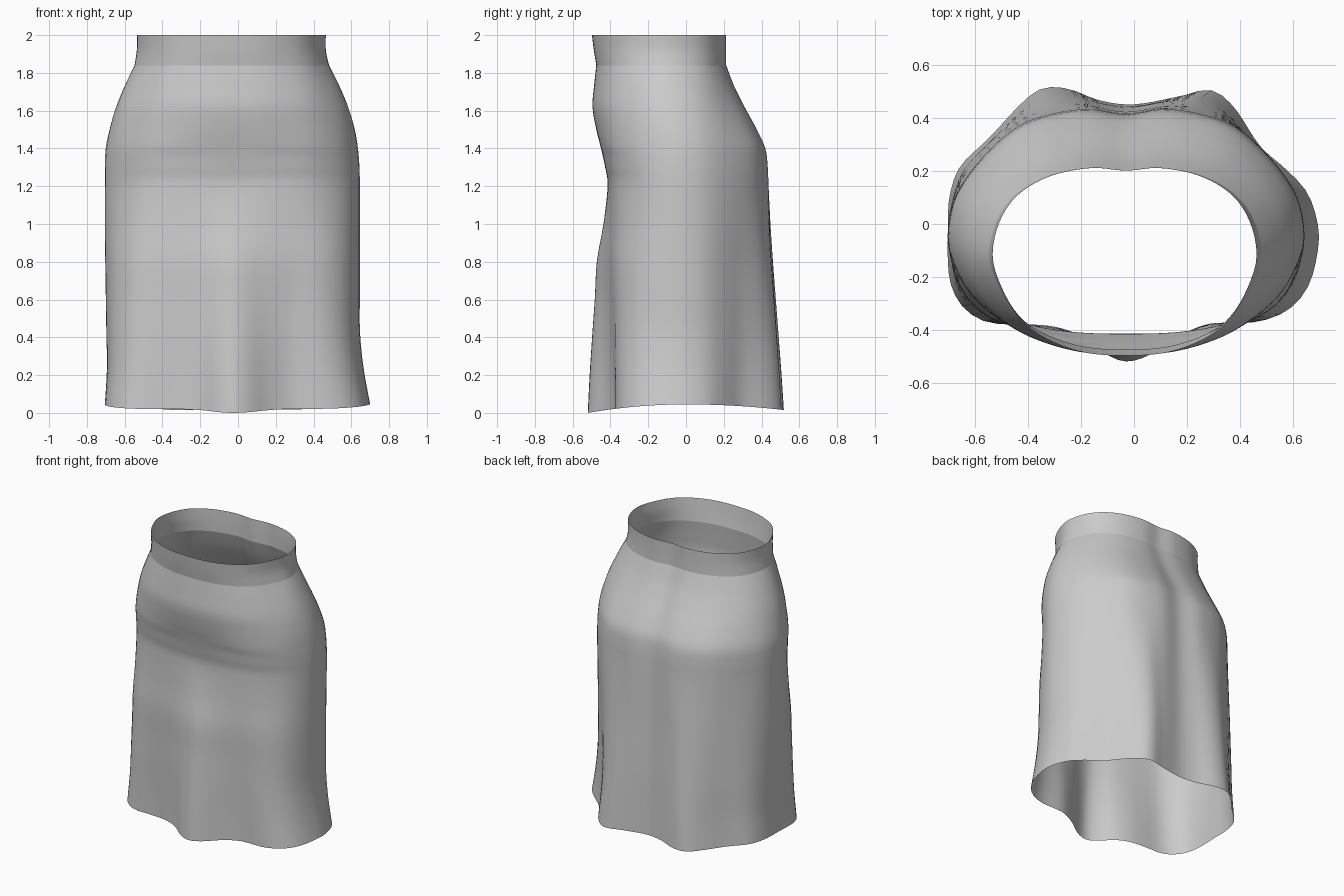
import bpy, bmesh
from math import atan2, cos, sin, pi

if "Cube" in bpy.data.objects:
    bpy.data.objects.remove(bpy.data.objects["Cube"])

CX, CY, N = -0.03, -0.05, 96


def catmull(p0, p1, p2, p3, t):
    return tuple(0.5 * (2 * b + (c - a) * t + (2 * a - 5 * b + 4 * c - d) * t * t
                        + (3 * b - a - 3 * c + d) * t ** 3)
                 for a, b, c, d in zip(p0, p1, p2, p3))


def mirrored(half):
    # half outline from back centre to front centre, mirrored about x = CX
    return half + [(2 * CX - x, y) for x, y in half[-2:0:-1]]


def polar(points):
    # smooth closed outline, resampled to one radius per direction
    k = len(points)
    dense = []
    for i in range(k):
        q = [points[(i + j) % k] for j in (-1, 0, 1, 2)]
        for s in range(10):
            x, y = catmull(*q, s / 10)
            dense.append((atan2(y - CY, x - CX) % (2 * pi), ((x - CX) ** 2 + (y - CY) ** 2) ** 0.5))
    dense.sort()
    dense = [(dense[-1][0] - 2 * pi, dense[-1][1])] + dense + [(dense[0][0] + 2 * pi, dense[0][1])]
    out = []
    for i in range(N):
        a = 2 * pi * i / N
        for (a0, r0), (a1, r1) in zip(dense, dense[1:]):
            if a0 <= a <= a1:
                out.append(r0 + (r1 - r0) * (a - a0) / max(a1 - a0, 1e-9))
                break
    return out


# Cross-sections: waist, hips, wavy hem
waist = polar(mirrored([(-0.03, 0.21), (0.1, 0.22), (0.25, 0.19), (0.37, 0.12), (0.44, 0.02),
                        (0.47, -0.11), (0.445, -0.22), (0.38, -0.34), (0.29, -0.42),
                        (0.14, -0.48), (-0.03, -0.495)]))
hips = polar(mirrored([(-0.03, 0.42), (0.14, 0.44), (0.35, 0.39), (0.5, 0.27), (0.61, 0.12),
                       (0.645, -0.02), (0.63, -0.13), (0.55, -0.26), (0.40, -0.36),
                       (0.2, -0.405), (-0.03, -0.415)]))
hem = polar([(-0.03, -0.515), (0.06, -0.49), (0.17, -0.42), (0.28, -0.375), (0.38, -0.37),
             (0.48, -0.365), (0.59, -0.32), (0.665, -0.23), (0.70, -0.1), (0.70, 0.0),
             (0.66, 0.12), (0.58, 0.21), (0.48, 0.3), (0.38, 0.45), (0.29, 0.515),
             (0.17, 0.49), (0.0, 0.46), (-0.13, 0.475), (-0.25, 0.52), (-0.35, 0.52),
             (-0.43, 0.46), (-0.55, 0.33), (-0.66, 0.22), (-0.70, 0.1), (-0.705, -0.02),
             (-0.705, -0.15), (-0.69, -0.24), (-0.64, -0.32), (-0.55, -0.37),
             (-0.42, -0.375), (-0.3, -0.385), (-0.2, -0.42), (-0.11, -0.485)])
shapes = [waist, hips, hem]

# z, left, right, front, back, section (0 waist, 1 hips, 2 hem)
skirt_rows = [(1.84, -.548, .482, -.475, .213, 0), (1.73, -.6, .537, -.487, .255, .2),
              (1.62, -.645, .583, -.495, .31, .45), (1.5, -.68, .618, -.475, .375, .75),
              (1.4, -.7, .635, -.45, .42, 1), (1.3, -.705, .643, -.428, .433, 1),
              (1.2, -.705, .645, -.415, .437, 1), (1.0, -.704, .645, -.437, .447, 1.15),
              (0.8, -.703, .645, -.472, .46, 1.35), (0.6, -.70, .645, -.483, .475, 1.5),
              (0.4, -.697, .646, -.497, .49, 1.66), (0.2, -.694, .665, -.51, .505, 1.85),
              (0.0, -.705, .70, -.52, .518, 2)]
band_rows = [(2.0, -.535, .465, -.498, .213, 0), (1.92, -.536, .465, -.488, .212, 0),
             (1.84, -.548, .482, -.475, .213, 0)]


def ring(row):
    z, xl, xr, yf, yb, s = row
    i = min(int(max(s, 0)), 1)
    f = min(max(s - i, 0), 1)
    pts = []
    for k in range(N):
        r = shapes[i][k] * (1 - f) + shapes[i + 1][k] * f
        a = 2 * pi * k / N
        pts.append((r * cos(a), r * sin(a)))
    x0, x1 = min(p[0] for p in pts), max(p[0] for p in pts)
    y0, y1 = min(p[1] for p in pts), max(p[1] for p in pts)
    out = []
    for x, y in pts:
        x = CX + (x * (xl - CX) / x0 if x < 0 else x * (xr - CX) / x1)
        y = CY + (y * (yf - CY) / y0 if y < 0 else y * (yb - CY) / y1)
        # hem rises at the sides
        lift = 0.045 - (0.045 if y < 0 else 0.03) * (y / 0.52) ** 2
        out.append((x, y, z + lift * max(0, 1 - z)))
    return out


def loft(name, rows):
    rings = []
    for i in range(len(rows) - 1):
        q = [rows[min(max(i + j, 0), len(rows) - 1)] for j in (-1, 0, 1, 2)]
        rings += [ring(catmull(*q, s / 4)) for s in range(4)]
    rings.append(ring(rows[-1]))
    bm = bmesh.new()
    vs = [[bm.verts.new(p) for p in r] for r in rings]
    for a, b in zip(vs, vs[1:]):
        for k in range(N):
            m = (k + 1) % N
            bm.faces.new((a[k], b[k], b[m], a[m])).smooth = True
    me = bpy.data.meshes.new(name)
    bm.to_mesh(me)
    bm.free()
    ob = bpy.data.objects.new(name, me)
    bpy.context.collection.objects.link(ob)


# Waistband and skirt body, open at both ends
loft("waistband", band_rows)
loft("skirt_body", skirt_rows)
